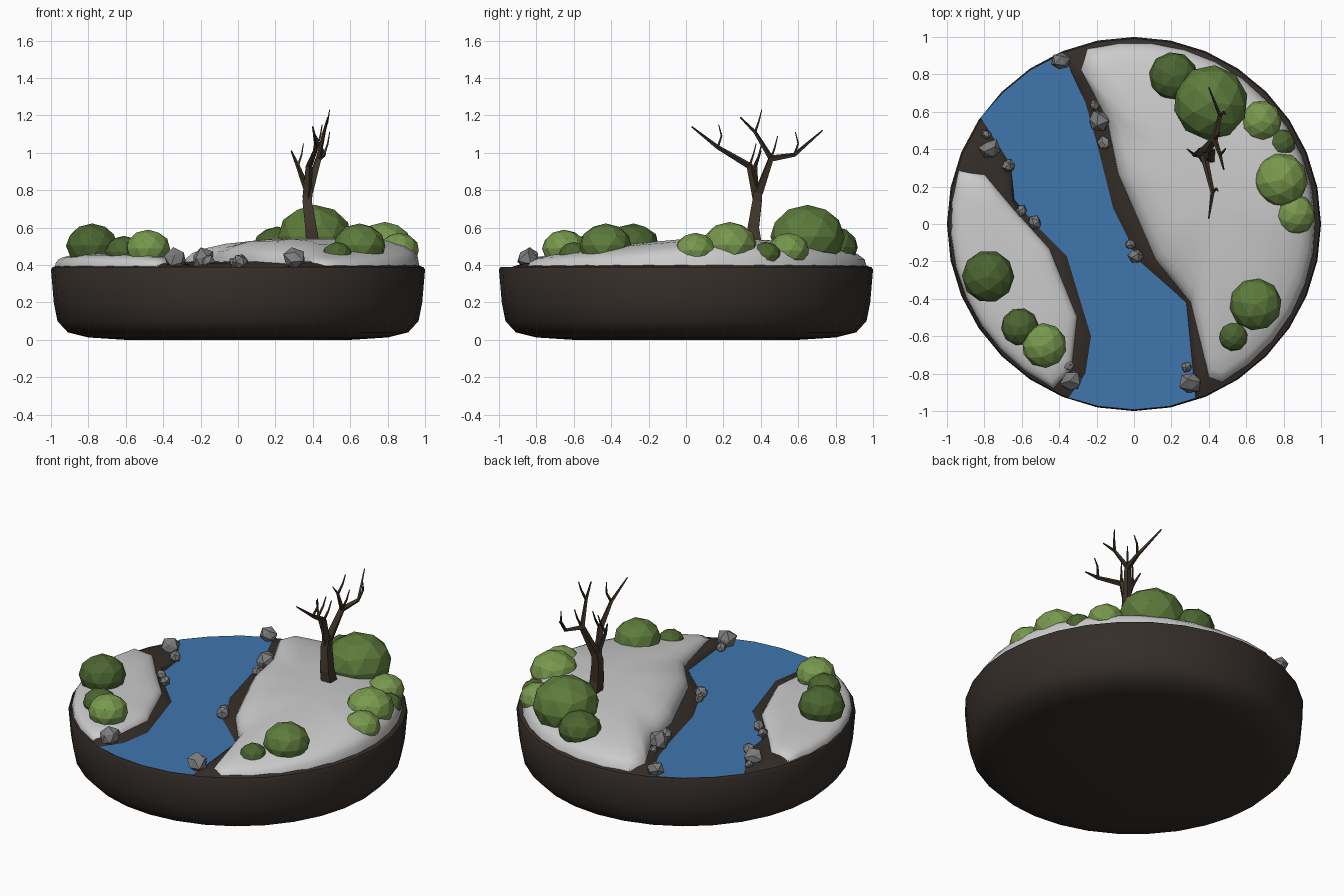
import bpy, bmesh, math, random
from mathutils import Vector

if "Cube" in bpy.data.objects:
    bpy.data.objects.remove(bpy.data.objects["Cube"])

random.seed(4)


def material(name, r, g, b):
    m = bpy.data.materials.new(name)
    m.diffuse_color = (r, g, b, 1)
    m.use_nodes = True
    m.node_tree.nodes["Principled BSDF"].inputs["Base Color"].default_value = m.diffuse_color
    return m


SOIL = material("soil", .035, .027, .022)
WATER = material("water", .05, .18, .42)
STONE = material("stone", .2, .2, .2)
BARK = material("bark", .05, .035, .022)
GREENS = [material("leaf_dark", .07, .13, .03), material("leaf_mid", .11, .2, .045),
          material("leaf_light", .19, .32, .075)]


def select(ob):
    bpy.ops.object.select_all(action='DESELECT')
    ob.select_set(True)
    bpy.context.view_layer.objects.active = ob


def finish(name, bm, mat=None, smooth=None):
    me = bpy.data.meshes.new(name)
    bm.to_mesh(me)
    bm.free()
    ob = bpy.data.objects.new(name, me)
    bpy.context.collection.objects.link(ob)
    if mat:
        me.materials.append(mat)
    if smooth:
        select(ob)
        bpy.ops.object.shade_smooth_by_angle(angle=math.radians(smooth))
    return ob


def arc(a, b, r, n):
    angles = [math.radians(a + (b - a) * i / n) for i in range(n + 1)]
    return [(r * math.cos(t), r * math.sin(t)) for t in angles]


def bridge(bm, rings):
    n = len(rings[0])
    for a, b in zip(rings, rings[1:]):
        for i in range(n):
            j = (i + 1) % n
            bm.faces.new((a[i], a[j], b[j], b[i]))


def mound(name, outline, centre, height, profile, mat):
    # concentric rings shrinking to a centre, raised by a profile
    pts = []
    for i, p in enumerate(outline):
        p, q = Vector(p), Vector(outline[(i + 1) % len(outline)])
        n = max(1, round((q - p).length / .09))
        pts += [p.lerp(q, k / n) for k in range(n)]
    c, bm, rings = Vector(centre), bmesh.new(), []
    for s, f in profile:
        ring = [c + (p - c) * s for p in pts]
        rings.append([bm.verts.new((q.x, q.y, .39 + f * height(q.x, q.y))) for q in ring])
    bridge(bm, rings)
    top = bm.verts.new((c.x, c.y, .39 + height(c.x, c.y)))
    for i in range(len(pts)):
        bm.faces.new((rings[-1][i - 1], rings[-1][i], top))
    bm.normal_update()
    if sum(f.normal.z for f in bm.faces) < 0:
        bmesh.ops.reverse_faces(bm, faces=bm.faces[:])
    return finish(name, bm, mat, 50)


# round earth base, 32 sides
bm = bmesh.new()
rings = [[bm.verts.new((x, y, z)) for x, y in arc(0, 360, r, 32)[:-1]]
         for r, z in [(.6, 0), (.8, .013), (.91, .04), (.965, .1), (.985, .2), (1, .375), (.992, .39)]]
bridge(bm, rings)
bm.faces.new(rings[0][::-1])
bm.faces.new(rings[-1])
finish("earth_base", bm, SOIL, 50)

# river surface between its two banks
left_bank = [(-.82, .57), (-.66, .32), (-.64, .13), (-.53, 0), (-.36, -.17), (-.23, -.6),
             (-.26, -.8), (-.35, -.93)]
right_bank = [(.33, -.93), (.28, -.42), (.03, -.2), (-.11, .08), (-.19, .4), (-.26, .65),
              (-.38, .91)]
bm = bmesh.new()
loop = left_bank + arc(259, 281, .993, 2) + right_bank + arc(124, 135, .993, 1)
bm.faces.new([bm.verts.new((x, y, .394)) for x, y in loop])
bmesh.ops.triangulate(bm, faces=bm.faces[:])
finish("river", bm, WATER)

# soil banks beside the river
soil_profile = [(1, 0), (.94, .6), (.85, 1)]
mound("right_soil_bank", right_bank + arc(112.5, -67.5, .985, 16), (.45, .1),
      lambda x, y: .03, soil_profile, SOIL)
mound("left_soil_bank", left_bank + arc(247, 147, .985, 9), (-.66, -.3),
      lambda x, y: .02, soil_profile, SOIL)

# pale ground mounds
ground_profile = [(1, 0), (.985, .35), (.94, .58), (.86, .75), (.7, .92), (.45, 1)]
right_edge = [(.4, -.83), (.3, -.42), (.11, -.19), (-.09, .27), (-.15, .56), (-.29, .83)]
mound("right_ground", right_edge + arc(105, -61, .97, 16), (.45, .12),
      lambda x, y: .15 - .09 * max(0, -y) - .05 * max(0, y - .3), ground_profile, None)
left_edge = [(-.8, .27), (-.64, .08), (-.45, -.13), (-.3, -.5), (-.33, -.78)]
mound("left_ground", left_edge + arc(244, 163, .98, 8), (-.66, -.32),
      lambda x, y: .07, ground_profile, None)

# bushes by shade: x, y, radius
bushes = [[(.21, .79, .13), (.785, .43, .08), (.53, -.6, .08), (-.78, -.28, .14), (-.61, -.55, .1)],
          [(.41, .65, .2), (.65, -.43, .14)],
          [(.68, .55, .11), (.785, .235, .145), (.86, .05, .11), (-.48, -.65, .12)]]
for green, group in zip(GREENS, bushes):
    for x, y, r in group:
        bm = bmesh.new()
        bmesh.ops.create_icosphere(bm, subdivisions=2, radius=r)
        ob = finish("bush", bm, green)
        ob.location = (x, y, .39 + .81 * r)
        ob.scale.z = .85
        ob.rotation_euler.z = random.uniform(0, 6)


def stone(name, x, y, r):
    bm = bmesh.new()
    bmesh.ops.create_icosphere(bm, subdivisions=1, radius=r * 1.05)
    for v in bm.verts:
        v.co *= random.uniform(.82, 1.12)
    ob = finish(name, bm, STONE)
    ob.location = (x, y, .395 + r * .6)
    ob.rotation_euler = [random.uniform(0, 6) for _ in range(3)]


# river stones, and a pebble beside each of the largest
for x, y, r in [(-.39, .87, .05), (-.19, .55, .06), (-.16, .43, .04), (-.77, .4, .055),
                (-.67, .31, .04), (-.53, .01, .036), (-.6, .07, .03), (.01, -.17, .04),
                (-.02, -.11, .03), (.3, -.85, .06), (-.33, -.84, .06)]:
    stone("stone", x, y, r)
    if r > .05:
        stone("pebble", x - .02, y + r * 1.4, r / 2)

# bare tree: four-sided tapering limbs, then short twigs growing from them
limbs = [(.05, .028, [(.4, .37, .51), (.39, .36, .6), (.37, .38, .74), (.38, .39, .82)]),
         (.026, .004, [(.37, .38, .76), (.38, .34, .93), (.42, .17, 1.03), (.4, .03, 1.14)]),
         (.028, .004, [(.38, .39, .79), (.43, .455, .97), (.46, .58, .99), (.4, .73, 1.12)]),
         (.015, .004, [(.43, .455, .97), (.46, .37, 1.11), (.48, .29, 1.19)]),
         (.018, .004, [(.37, .37, .8), (.32, .37, .93), (.285, .4, 1.01)])]
cu = bpy.data.curves.new("tree", 'CURVE')
cu.dimensions = '3D'
cu.bevel_depth = 1
cu.bevel_resolution = 0
cu.use_fill_caps = True


def limb(r0, r1, path):
    sp = cu.splines.new('POLY')
    sp.points.add(len(path) - 1)
    sp.use_smooth = False
    for i, (p, co) in enumerate(zip(sp.points, path)):
        p.co = (*co, 1)
        p.radius = r0 + (r1 - r0) * i / (len(path) - 1)


for k, (r0, r1, path) in enumerate(limbs):
    limb(r0, r1, path)
    if k:
        for i, co in enumerate(path[1:-1]):
            a = Vector(co)
            b = a + Vector((.02, .02, .06))
            limb(.009, .003, [a, b, b + Vector((.01, .015 * (-1) ** i, .06))])
cu.materials.append(BARK)
tree = bpy.data.objects.new("bare_tree", cu)
bpy.context.collection.objects.link(tree)
select(tree)
bpy.ops.object.convert(target='MESH')
